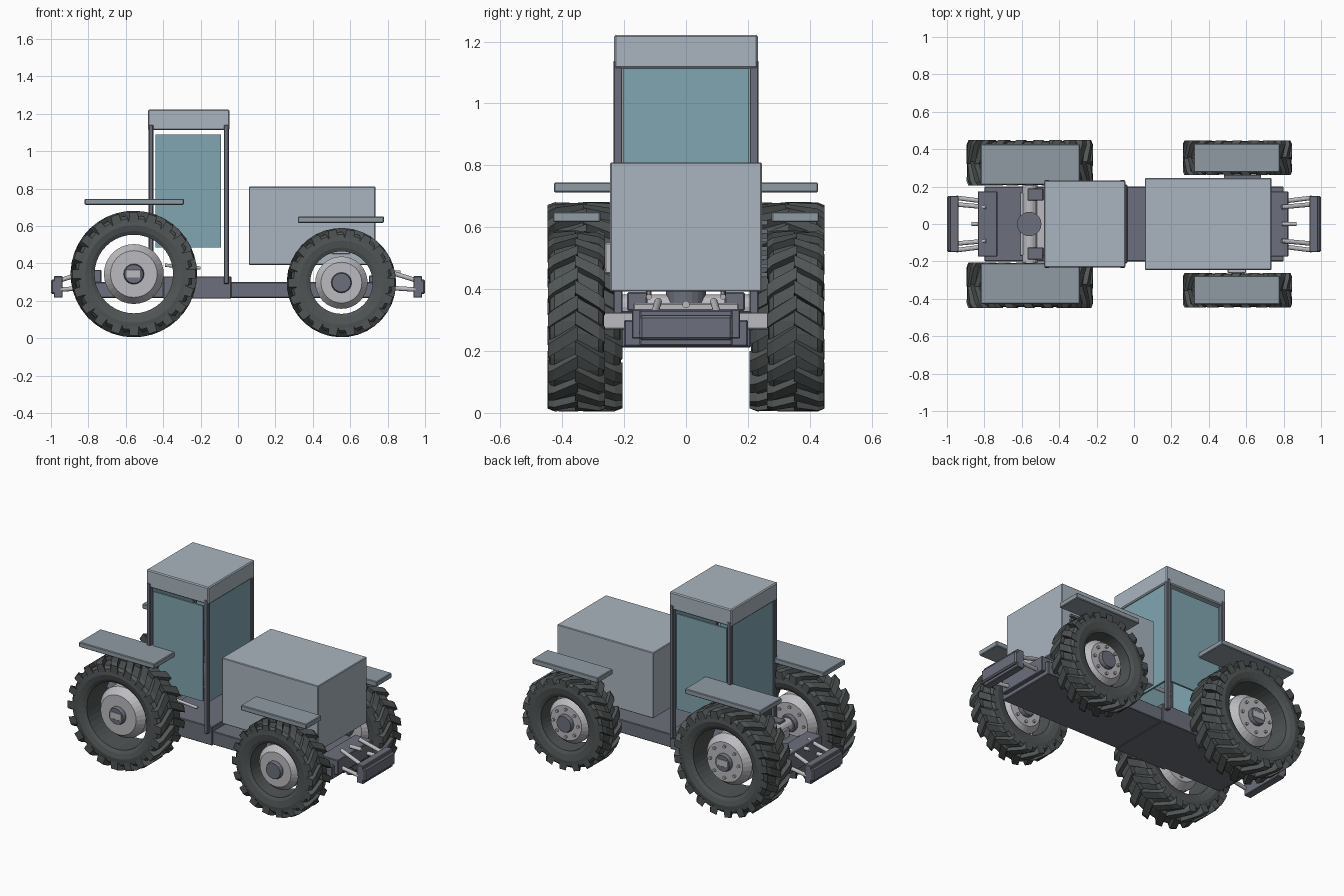
import bpy, bmesh
from math import pi, sin, cos
from mathutils import Vector

if "Cube" in bpy.data.objects:
    bpy.data.objects.remove(bpy.data.objects["Cube"])


def material(name, r, g, b):
    m = bpy.data.materials.new(name)
    m.diffuse_color = (r, g, b, 1)
    m.use_nodes = True
    m.node_tree.nodes["Principled BSDF"].inputs["Base Color"].default_value = m.diffuse_color
    return m


BODY = material("body_paint", 0.40, 0.46, 0.52)
FENDER = material("fender_paint", 0.28, 0.33, 0.37)
DARK = material("dark_frame", 0.15, 0.16, 0.20)
RUBBER = material("rubber", 0.08, 0.09, 0.09)
GLASS = material("glass", 0.22, 0.38, 0.44)
METAL = material("metal", 0.50, 0.50, 0.53)


def finish(name, bm, mat, loc=(0, 0, 0)):
    bmesh.ops.recalc_face_normals(bm, faces=bm.faces)
    me = bpy.data.meshes.new(name)
    bm.to_mesh(me)
    bm.free()
    me.materials.append(mat)
    ob = bpy.data.objects.new(name, me)
    ob.location = loc
    bpy.context.collection.objects.link(ob)
    return ob


def box(name, x, y, z, mat, bevel=0.004):
    """Box from (min, max) ranges."""
    bm = bmesh.new()
    bmesh.ops.create_cube(bm, size=1)
    for v in bm.verts:
        for i, (a, b) in enumerate((x, y, z)):
            v.co[i] = (a + b) / 2 + v.co[i] * (b - a)
    ob = finish(name, bm, mat)
    if bevel:
        mod = ob.modifiers.new("edge", 'BEVEL')
        mod.width, mod.segments = bevel, 1
    return ob


def rod(name, a, b, r, mat, n=12):
    a, b = Vector(a), Vector(b)
    bm = bmesh.new()
    bmesh.ops.create_cone(bm, cap_ends=True, segments=n, radius1=r, radius2=r, depth=(b - a).length)
    ob = finish(name, bm, mat, (a + b) / 2)
    ob.rotation_euler = (b - a).to_track_quat('Z', 'Y').to_euler()
    return ob


def lathe(name, profile, mat, loc, closed=False, n=32):
    """Spin (radius, y) points round the y axis."""
    bm = bmesh.new()
    rings = [[bm.verts.new((r * cos(2 * pi * i / n), y, r * sin(2 * pi * i / n)))
              for i in range(n)] for r, y in profile]
    for k in range(len(rings) if closed else len(rings) - 1):
        p, q = rings[k], rings[(k + 1) % len(rings)]
        for i in range(n):
            j = (i + 1) % n
            bm.faces.new((p[i], p[j], q[j], q[i]))
    if not closed:
        bm.faces.new(rings[0])
        bm.faces.new(rings[-1])
    return finish(name, bm, mat, loc)


def lugs(name, R, w, count, loc):
    """Slanted tread bars, staggered between the two halves of the tyre."""
    bm = bmesh.new()
    step = 2 * pi / count
    for side in (1, -1):
        for i in range(count):
            a0 = i * step + (step / 2 if side > 0 else 0)
            vs = []
            for y, da, low, top in ((w, 0, R * 0.83, R * 0.975), (w * 0.8, 0.05, R * 0.88, R), (-0.05 * w, 0.22, R * 0.88, R)):
                ring = []
                for r, t in ((low, -0.29), (low, 0.29), (top, 0.22), (top, -0.22)):
                    ang = a0 + da + t * step
                    ring.append(bm.verts.new((r * cos(ang), side * y, r * sin(ang))))
                vs.append(ring)
            for p, q in zip(vs, vs[1:]):
                for k in range(4):
                    bm.faces.new((p[k], p[(k + 1) % 4], q[(k + 1) % 4], q[k]))
            bm.faces.new(vs[0])
            bm.faces.new(vs[-1])
    return finish(name, bm, RUBBER, loc)


def wheel(name, x, y, z, R, w, inner, disc, count):
    loc = (x, y, z)
    half = [(inner, 0.80 * w), (inner + 0.02, 0.9 * w), (R * 0.77, 0.97 * w),
            (R * 0.88, 0.93 * w), (R * 0.925, 0.78 * w)]
    prof = half + [(r, -t) for r, t in reversed(half)]
    lathe(name + "_tyre", prof, RUBBER, loc, closed=True, n=40)
    lugs(name + "_tread", R, w, count, loc)
    d = 0.65 * w
    lathe(name + "_rim", [(disc * 0.78, -d), (disc, -0.4 * d), (disc, 0.4 * d), (disc * 0.78, d)], METAL, loc)
    hub = [(0.05, -d - 0.025), (0.055, -d - 0.01), (0.055, d + 0.01), (0.05, d + 0.025)]
    lathe(name + "_hub", hub, DARK, loc, n=16)
    # wheel bolts on the +y face
    for i in range(8):
        a = 2 * pi * i / 8
        bx, bz = x + 0.62 * disc * cos(a), z + 0.62 * disc * sin(a)
        rod(name + "_bolt", (bx, y + d - 0.01, bz), (bx, y + d + 0.012, bz), 0.009, METAL, 8)


# Wheels, axles and fenders
for s, tag in ((-1, "right"), (1, "left")):
    wheel("rear_wheel_" + tag, -0.557, s * 0.327, 0.343, 0.338, 0.121, 0.21, 0.16, 20)
    wheel("front_wheel_" + tag, 0.553, s * 0.354, 0.297, 0.292, 0.092, 0.167, 0.14, 18)
    y = sorted((s * 0.39, s * 0.432))
    box("rear_hub_cap_" + tag, (-0.605, -0.51), y, (0.315, 0.375), METAL, 0.01)
    box("rear_fender_" + tag, (-0.82, -0.29), sorted((s * 0.21, s * 0.427)), (0.713, 0.745), FENDER)
    box("front_fender_" + tag, (0.32, 0.78), sorted((s * 0.277, s * 0.43)), (0.617, 0.65), FENDER)
rod("rear_axle", (-0.557, -0.28, 0.343), (-0.557, 0.28, 0.343), 0.04, METAL, 16)
box("front_axle", (0.52, 0.59), (-0.30, 0.30), (0.27, 0.325), METAL)
rod("differential", (-0.56, 0, 0.29), (-0.56, 0, 0.42), 0.065, DARK, 20)
box("gearbox", (-0.61, -0.46), (-0.17, 0.17), (0.29, 0.355), METAL)
for s in (-1, 1):
    box("axle_bracket", (-0.57, -0.485), sorted((s * 0.125, s * 0.19)), (0.33, 0.39), DARK)
    rod("control_link", (-0.39, s * 0.12, 0.39), (-0.20, s * 0.12, 0.375), 0.009, METAL)

# Frame with end platforms
box("chassis", (-0.80, 0.80), (-0.20, 0.20), (0.215, 0.30), DARK)
box("cab_base", (-0.40, -0.035), (-0.21, 0.21), (0.212, 0.33), DARK)
box("front_platform", (0.70, 0.825), (-0.175, 0.175), (0.24, 0.335), DARK)
box("rear_platform", (-0.835, -0.73), (-0.175, 0.175), (0.24, 0.365), DARK)

# Bumpers on struts at both ends
for s, tag in ((1, "front"), (-1, "rear")):
    box(tag + "_bumper", sorted((s * 0.945, s * 1.0)), (-0.15, 0.15), (0.235, 0.315), DARK, 0.008)
    box(tag + "_bumper_plate", sorted((s * 0.937, s * 0.985)), (-0.15, 0.15), (0.217, 0.332), DARK)
    for t in (-1, 1):
        rod(tag + "_upper_strut", (s * 0.79, t * 0.09, 0.36), (s * 0.95, t * 0.105, 0.31), 0.012, METAL)
        rod(tag + "_lower_strut", (s * 0.79, t * 0.12, 0.27), (s * 0.95, t * 0.14, 0.26), 0.012, METAL)
    rod(tag + "_hitch_pin", (s * 0.79, 0, 0.35), (s * 0.87, 0, 0.35), 0.012, METAL)

# Engine hood and side louvres
box("hood", (0.058, 0.735), (-0.245, 0.245), (0.392, 0.81), BODY)
for i in range(7):
    z = 0.44 + i * 0.028
    box("louvre", (0.48, 0.68), (0.24, 0.263), (z, z + 0.014), DARK, 0)
box("side_panel", (0.50, 0.60), (-0.262, -0.24), (0.45, 0.55), METAL)

# Cab: roof, four pillars and glazing
box("cab_roof", (-0.482, -0.045), (-0.232, 0.232), (1.113, 1.222), BODY, 0.006)
for x in (-0.465, -0.062):
    for y in (-0.22, 0.22):
        box("cab_pillar", (x - 0.013, x + 0.013), (y - 0.015, y + 0.015), (0.29, 1.14), DARK)
for s in (-1, 1):
    box("side_window", (-0.44, -0.09), (s * 0.218 - 0.006, s * 0.218 + 0.006), (0.485, 1.09), GLASS, 0)
for x, tag in ((-0.062, "windscreen"), (-0.465, "rear_window")):
    box(tag, (x - 0.006, x + 0.006), (-0.203, 0.203), (0.485, 1.113), GLASS, 0)
